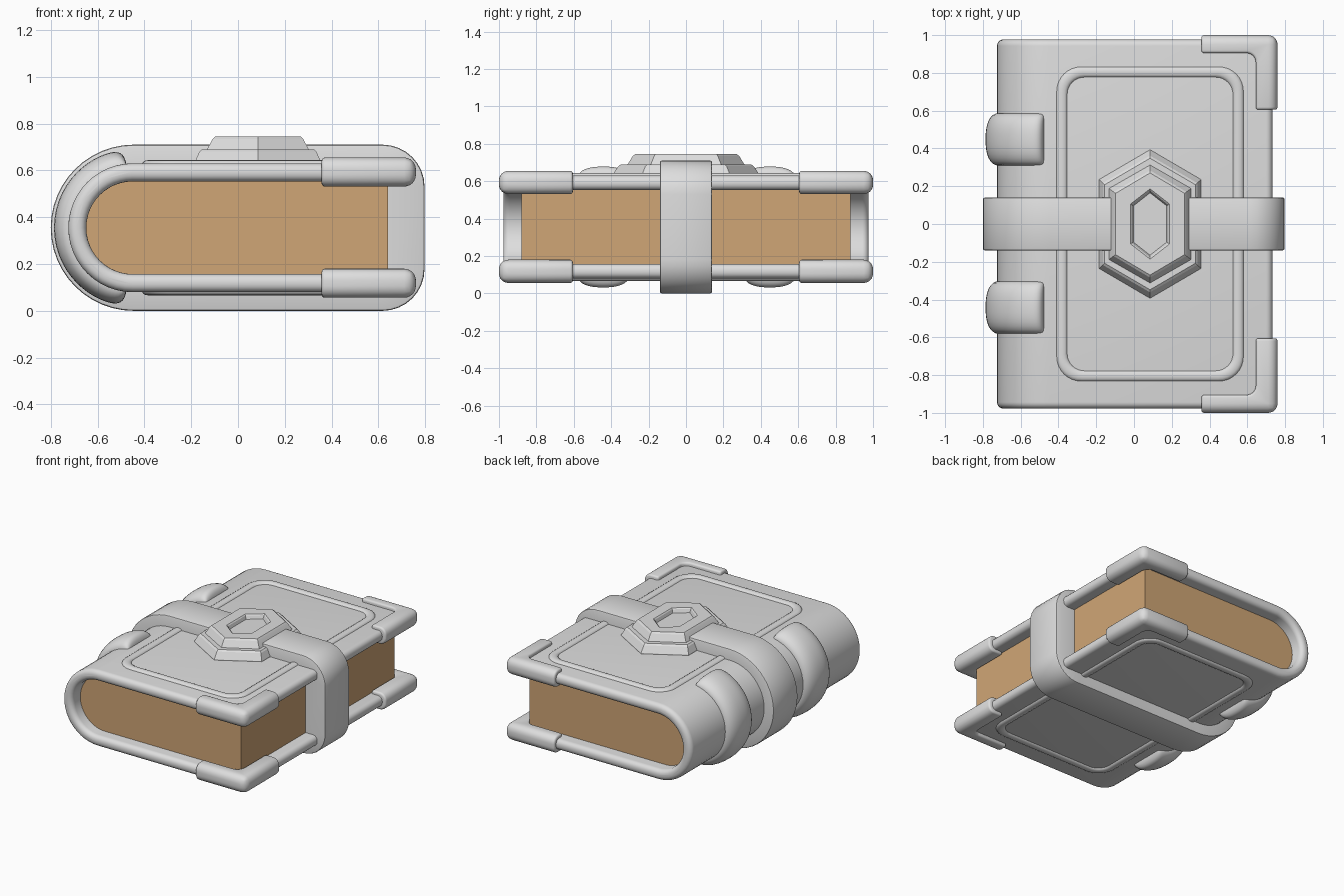
import bpy, bmesh, math
from math import sin, cos, pi, radians

if "Cube" in bpy.data.objects:
    bpy.data.objects.remove(bpy.data.objects["Cube"])

def mat(name, rgb):
    m = bpy.data.materials.new(name)
    m.diffuse_color = (*rgb, 1)
    m.use_nodes = True
    m.node_tree.nodes["Principled BSDF"].inputs["Base Color"].default_value = m.diffuse_color
    return m

GREY = mat("cover_grey", (0.73, 0.73, 0.73))
PAPER = mat("page_tan", (0.63, 0.38, 0.18))
MID = 0.355          # height of the book's middle plane

def finish(name, bm, material, bevel=0, segs=3, smooth=30):
    """Mesh object with optional bevel, smoothed by angle."""
    bmesh.ops.recalc_face_normals(bm, faces=bm.faces)
    me = bpy.data.meshes.new(name)
    bm.to_mesh(me)
    bm.free()
    ob = bpy.data.objects.new(name, me)
    bpy.context.collection.objects.link(ob)
    me.materials.append(material)
    bpy.ops.object.select_all(action='DESELECT')
    bpy.context.view_layer.objects.active = ob
    ob.select_set(True)
    if bevel:
        b = ob.modifiers.new("bevel", 'BEVEL')
        b.width, b.segments, b.limit_method = bevel, segs, 'ANGLE'
        b.angle_limit = radians(35)
        b.use_clamp_overlap = False
        bpy.ops.object.modifier_apply(modifier="bevel")
    bpy.ops.object.shade_smooth_by_angle(angle=radians(smooth))
    return ob

def loft(rings, caps=True, loop=False):
    """Bridge a list of closed rings of equal length."""
    bm = bmesh.new()
    vs = [[bm.verts.new(p) for p in r] for r in rings]
    pairs = list(zip(vs, vs[1:])) + ([(vs[-1], vs[0])] if loop else [])
    for a, b in pairs:
        for i in range(len(a)):
            j = (i + 1) % len(a)
            bm.faces.new((a[i], a[j], b[j], b[i]))
    if caps and not loop:
        bm.faces.new(vs[0])
        bm.faces.new(vs[-1])
    return bm

def along_y(profile, half):
    return loft([[(x, y, z) for x, z in profile] for y in (-half, half)])

def arc(cx, cz, r, a0, a1, n):
    return [(cx + r * cos(radians(a0 + (a1 - a0) * i / n)),
             cz + r * sin(radians(a0 + (a1 - a0) * i / n))) for i in range(n + 1)]

# pages: block with a rounded back
pages = arc(-0.45, MID, 0.2, 90, 270, 24) + [(0.64, MID - 0.2), (0.64, MID + 0.2)]
finish("pages", along_y(pages, 0.88), PAPER)

# cover: U-shaped board with a rounded spine
cover = ([(0.733, MID + 0.275)] + arc(-0.45, MID, 0.275, 90, 270, 24)
         + [(0.733, MID - 0.275), (0.733, MID - 0.198)]
         + arc(-0.45, MID, 0.198, 270, 90, 24) + [(0.733, MID + 0.198)])
finish("cover", along_y(cover, 0.977), GREY, 0.034, 5)

# low rounded frame moulding, half sunk into each board
def frame_ring(inset, z):
    x0, x1, h = -0.41 + inset, 0.58 - inset, 0.833 - inset
    r = 0.13 - inset * 0.7
    pts = []
    for k, (cx, cy) in enumerate(((x1 - r, h - r), (x0 + r, h - r), (x0 + r, r - h), (x1 - r, r - h))):
        pts += arc(cx, cy, r, 90 * k, 90 * k + 90, 8)
    return [(x, y, z) for x, y in pts]

for s, label in ((1, "top"), (-1, "bottom")):
    rings = [frame_ring(0.0285 - 0.0285 * cos(2 * pi * i / 12),
                        MID + s * (0.273 + 0.016 * sin(2 * pi * i / 12))) for i in range(12)]
    finish(label + "_frame_moulding", loft(rings, loop=True), GREY, smooth=50)

# raised domed bands around the spine
def spine_band(name, y0):
    rings = []
    for i in range(41):
        s = sin((i / 40 - 0.5) * pi)
        h = max(0.0, 1 - abs(s) ** 24) ** 0.5
        w = 0.139 * (0.9 + 0.1 * h)
        a = radians(180 + 84.5 * s)
        ring = []
        for k in range(17):
            u = -cos(pi * k / 16)
            r = 0.262 + 0.074 * h * max(0.0, 1 - abs(u) ** 2.4) ** (1 / 2.4)
            ring.append((-0.45 + r * cos(a), y0 + w * u, MID + r * sin(a)))
        rings.append(ring)
    finish(name, loft(rings), GREY, smooth=50)

spine_band("back_spine_band", 0.448)
spine_band("front_spine_band", -0.442)

# L-shaped corner guards, heavily rounded on the outside
def corner_guard(name, sy, z0):
    L = ([(0.357, 1.0), (0.76, 1.0), (0.76, 0.605), (0.645, 0.605)]
         + arc(0.595, 0.855, 0.05, 0, 90, 6) + [(0.357, 0.905)])
    bm = loft([[(x, y, z) for x, y in L] for z in (z0 - 0.062, z0 + 0.062)])
    outer = []
    for e in bm.edges:
        m = (e.verts[0].co + e.verts[1].co) / 2
        if m.x > 0.5 and m.y > 0.7 and (m.x > 0.75 or m.y > 0.99):
            outer.append(e)
    bmesh.ops.bevel(bm, geom=outer, offset=0.05, segments=6, profile=0.5, affect='EDGES')
    for v in bm.verts:
        v.co.y *= sy
    finish(name, bm, GREY, 0.014, 3, smooth=40)

for sy, side in ((1, "back"), (-1, "front")):
    for z0, level in ((0.593, "top"), (0.118, "bottom")):
        corner_guard(f"{level}_{side}_corner_guard", sy, z0)

# strap wrapped around the whole book
def strap_loop(right, h, r):
    return (arc(-0.445, MID, h, 90, 270, 24)
            + arc(right - r, MID - h + r, r, -90, 0, 8)
            + arc(right - r, MID + h - r, r, 0, 90, 8))

outer, inner = strap_loop(0.797, 0.355, 0.18), strap_loop(0.63, 0.235, 0.02)
rings = [[(x, y, z) for x, z in p] for p, y in
         ((outer, -0.14), (outer, 0.14), (inner, 0.14), (inner, -0.14))]
bm = loft(rings, loop=True)
rim = [e for e in bm.edges if abs(e.verts[0].co.y - e.verts[1].co.y) < 1e-5
       and all(abs(v.co.z - MID) > 0.3 or v.co.x > 0.7 or v.co.x < -0.71
               or math.hypot(v.co.x + 0.445, v.co.z - MID) > 0.3 for v in e.verts)
       and not any(abs(math.hypot(v.co.x + 0.445, v.co.z - MID) - 0.235) < 1e-3 for v in e.verts)]
bmesh.ops.bevel(bm, geom=[e for e in rim if (e.verts[0].co.x > 0.64 or abs(e.verts[0].co.z - MID) > 0.24
                                            or e.verts[0].co.x < -0.69)],
                offset=0.01, segments=2, profile=0.5, affect='EDGES')
finish("strap", bm, GREY, smooth=40)

# stepped hexagonal clasp with a sunken centre: (z, half width, side y, tip y)
steps = [(0.59, 0.272, 0.237, 0.395), (0.635, 0.27, 0.235, 0.393),
         (0.68, 0.25, 0.217, 0.362), (0.69, 0.24, 0.208, 0.348),
         (0.69, 0.217, 0.188, 0.312), (0.735, 0.193, 0.17, 0.284),
         (0.745, 0.183, 0.162, 0.27), (0.745, 0.103, 0.106, 0.186),
         (0.738, 0.096, 0.101, 0.177), (0.715, 0.088, 0.096, 0.165)]
hexes = [[(0.085 + x, y, z) for x, y in
          ((w, s), (0, t), (-w, s), (-w, -s), (0, -t), (w, -s))] for z, w, s, t in steps]
finish("hexagon_clasp", loft(hexes), GREY, smooth=20)
